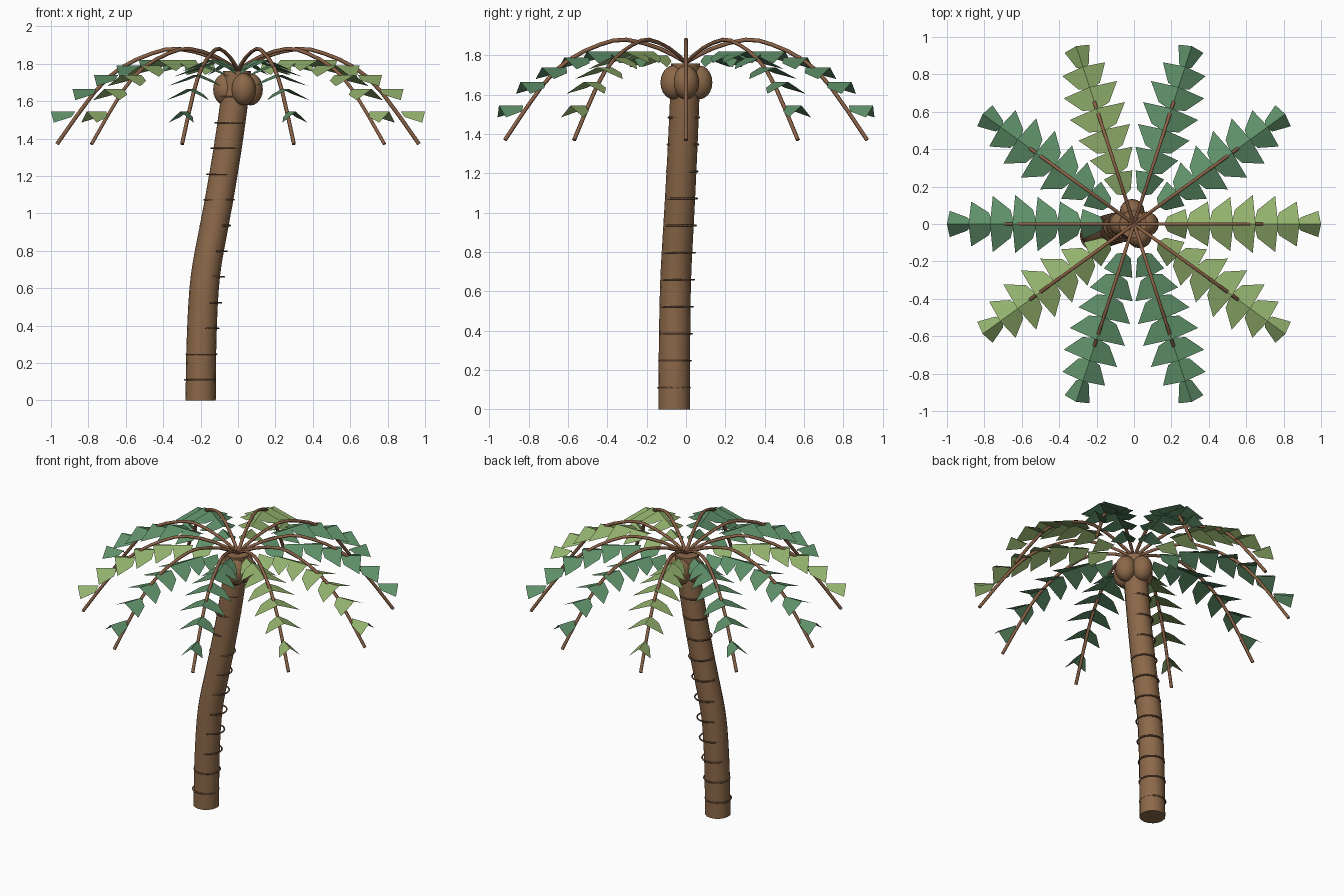
import bpy, bmesh, math
from mathutils import Matrix, Vector

if "Cube" in bpy.data.objects:
    bpy.data.objects.remove(bpy.data.objects["Cube"])


def material(name, color):
    m = bpy.data.materials.new(name)
    m.diffuse_color = (*color, 1)
    m.use_nodes = True
    m.node_tree.nodes["Principled BSDF"].inputs["Base Color"].default_value = m.diffuse_color
    return m


BARK = material("bark brown", (0.262, 0.14, 0.067))
RING = material("dark bark", (0.19, 0.10, 0.052))
STEM = material("stem brown", (0.255, 0.12, 0.062))
DARK = material("deep green", (0.115, 0.28, 0.142))
LIGHT = material("light green", (0.295, 0.445, 0.155))


def add_object(name, bm, mat, smooth=True):
    bmesh.ops.recalc_face_normals(bm, faces=bm.faces)
    for f in bm.faces:
        f.smooth = smooth and len(f.verts) <= 4
    me = bpy.data.meshes.new(name)
    bm.to_mesh(me)
    bm.free()
    me.materials.append(mat)
    ob = bpy.data.objects.new(name, me)
    bpy.context.collection.objects.link(ob)
    return ob


def tube(bm, rings, closed=False):
    """Skin a list of vertex rings; cap the ends unless closed."""
    loops = [[bm.verts.new(p) for p in ring] for ring in rings]
    n = len(loops[0])
    pairs = list(zip(loops, loops[1:])) + ([(loops[-1], loops[0])] if closed else [])
    for a, b in pairs:
        for i in range(n):
            j = (i + 1) % n
            bm.faces.new((a[i], a[j], b[j], b[i]))
    if not closed:
        bm.faces.new(loops[0])
        bm.faces.new(loops[-1])


def spline(points, steps):
    """Catmull-Rom samples through 2D points."""
    p = [Vector(q) for q in points]
    p = [2 * p[0] - p[1]] + p + [2 * p[-1] - p[-2]]
    out = []
    for k in range(1, len(p) - 2):
        a, b, c, d = p[k - 1:k + 3]
        for s in range(steps):
            t = s / steps
            out.append(0.5 * (2 * b + (c - a) * t + (2 * a - 5 * b + 4 * c - d) * t * t
                              + (3 * b - a - 3 * c + d) * t ** 3))
    return out + [p[-2]]


# Trunk: leaning S-curve, slightly narrowing
bm = bmesh.new()
path = spline([(-0.2, 0), (-0.194, 0.35), (-0.175, 0.66), (-0.128, 0.93),
               (-0.1, 1.08), (-0.055, 1.35), (-0.02, 1.6), (-0.005, 1.76)], 4)
rings = []
for x, z in path:
    r = 0.081 - 0.004 * z
    rings.append([(x + r * math.cos(a), 0.3 * x + r * math.sin(a), z)
                  for a in (math.tau * i / 16 for i in range(16))])
tube(bm, rings)
add_object("trunk", bm, BARK)

# Bark rings: thin hoops on a gentler lean than the trunk
hoops = [-0.203, -0.195, -0.184, -0.169, -0.154, -0.140,
         -0.122, -0.101, -0.087, -0.065, -0.044, -0.025]
bm = bmesh.new()
for k, x in enumerate(hoops):
    z, major, minor = 0.11 + 0.1375 * k, 0.081 - 0.0003 * k, 0.005
    y = 0.3 * x + 0.008 * math.sin(math.pi * k / 11)
    rings = []
    for i in range(24):
        a = math.tau * i / 24
        rings.append([(x + (major + minor * math.cos(b)) * math.cos(a),
                       y + (major + minor * math.cos(b)) * math.sin(a),
                       z + minor * math.sin(b))
                      for b in (math.tau * j / 6 for j in range(6))])
    tube(bm, rings, closed=True)
add_object("bark_rings", bm, RING)

# Coconuts: four elongated balls around the crown
bm = bmesh.new()
for x, y in ((0.067, 0), (-0.01, 0.068), (-0.067, 0), (0.03, -0.064)):
    m = Matrix.Translation((x, y, 1.663)) @ Matrix.Diagonal((0.066, 0.066, 0.086, 1))
    bmesh.ops.create_uvsphere(bm, u_segments=16, v_segments=10, radius=1, matrix=m)
add_object("coconuts", bm, BARK)

# Fronds: arched stem plus folded leaflets, repeated every 36 degrees
stem_path = spline([(0, 1.765), (0.14, 1.835), (0.32, 1.88), (0.46, 1.855),
                    (0.63, 1.775), (0.77, 1.645), (0.968, 1.37)], 2)
leaflets = [(0.29, 1.80, 0.08), (0.41, 1.82, 0.12), (0.53, 1.82, 0.145),
            (0.65, 1.79, 0.155), (0.77, 1.74, 0.15), (0.885, 1.665, 0.12),
            (1.0, 1.545, 0.07)]
STEM_R = 0.0105


def frond(k):
    turn = Matrix.Rotation(math.tau * k / 10, 4, 'Z')
    # Stem
    bm = bmesh.new()
    rings = []
    for i, p in enumerate(stem_path):
        d = (stem_path[min(i + 1, len(stem_path) - 1)] - stem_path[max(i - 1, 0)]).normalized()
        rings.append([(p.x - d.y * STEM_R * math.cos(a), STEM_R * math.sin(a),
                       p.y + d.x * STEM_R * math.cos(a))
                      for a in (math.tau * j / 6 for j in range(6))])
    tube(bm, rings)
    bm.transform(turn)
    add_object(f"frond_stem_{k}", bm, STEM)
    # Leaflets: a flat sloping blade on each side of a level ridge
    bm = bmesh.new()
    for r, z, w in leaflets:
        inner = bm.verts.new((r - 0.13, 0, z))
        outer = bm.verts.new((r, 0, z))
        for s in (1, -1):
            tip = bm.verts.new((r - 0.015, s * w, z - 0.06))
            root = bm.verts.new((r - 0.11, s * w * 0.5, z - 0.03))
            bm.faces.new((inner, root, tip, outer)[::-s])
    bm.transform(turn)
    add_object(f"frond_leaves_{k}", bm, LIGHT if k in (0, 3, 6, 9) else DARK, smooth=False)


for k in range(10):
    frond(k)
